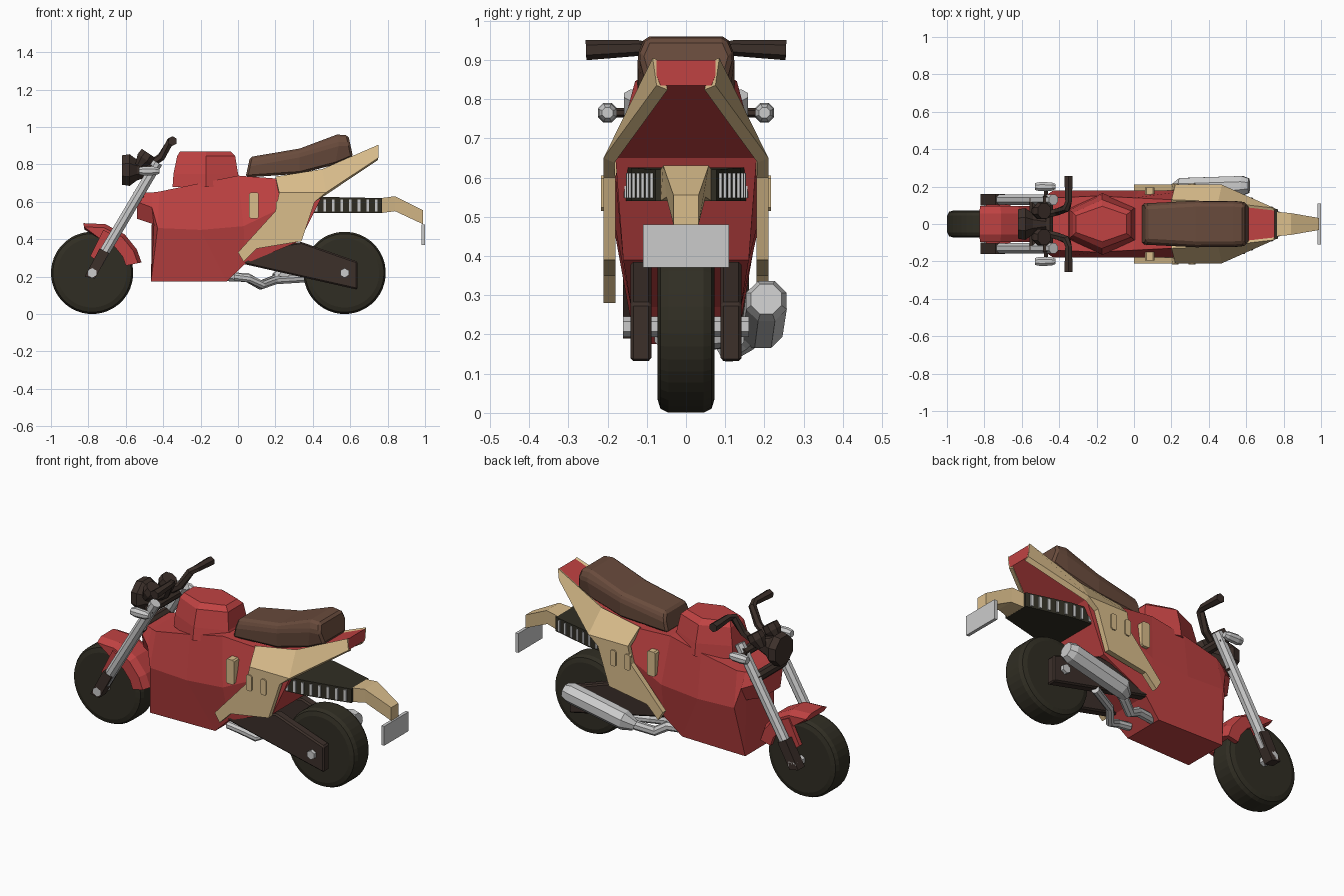
import bpy, bmesh
from math import sin, cos, radians
from mathutils import Vector

if "Cube" in bpy.data.objects:
    bpy.data.objects.remove(bpy.data.objects["Cube"])

def mat(name, c):
    m = bpy.data.materials.new(name)
    m.diffuse_color = (*c, 1)
    m.use_nodes = True
    m.node_tree.nodes["Principled BSDF"].inputs["Base Color"].default_value = m.diffuse_color
    return m

RED = mat("red", (.53, .055, .055))
CREAM = mat("cream", (.70, .51, .26))
BROWN = mat("brown", (.14, .07, .045))
DARK = mat("dark_brown", (.045, .029, .023))
BLACK = mat("rubber", (.03, .027, .017))

def mesh(name, verts, faces, m=None):
    me = bpy.data.meshes.new(name)
    me.from_pydata([tuple(v) for v in verts], [], faces)
    bm = bmesh.new()
    bm.from_mesh(me)
    bmesh.ops.recalc_face_normals(bm, faces=bm.faces)
    bm.to_mesh(me)
    bm.free()
    o = bpy.data.objects.new(name, me)
    bpy.context.collection.objects.link(o)
    if m:
        me.materials.append(m)
    return o

def skin(name, rings, m=None):
    """Closed skin through rings of equal point count."""
    n = len(rings[0])
    faces = [(i*n+j, i*n+(j+1) % n, (i+1)*n+(j+1) % n, (i+1)*n+j)
             for i in range(len(rings)-1) for j in range(n)]
    faces += [tuple(range(n)), tuple(range((len(rings)-1)*n, len(rings)*n))]
    return mesh(name, [p for r in rings for p in r], faces, m)

def sym(name, halves, m=None):
    """Skin through half sections (x, y, z) mirrored across y."""
    return skin(name, [h + [(x, -y, z) for x, y, z in reversed(h)] for h in halves], m)

def prism(name, prof, y0, y1, m=None):
    return skin(name, [[(x, y, z) for x, z in prof] for y in (y0, y1)], m)

def tube(name, path, radii, m=None, n=8):
    pts = [Vector(p) for p in path]
    if not isinstance(radii, (list, tuple)):
        radii = [radii]*len(pts)
    rings = []
    for i, p in enumerate(pts):
        d = (pts[min(i+1, len(pts)-1)] - pts[max(i-1, 0)]).normalized()
        up = Vector((0, 0, 1)) if abs(d.z) < .9 else Vector((1, 0, 0))
        a = d.cross(up).normalized()
        b = d.cross(a)
        rings.append([p + radii[i]*(cos(t)*a + sin(t)*b)
                      for t in (radians(360*(k+.5)/n) for k in range(n))])
    return skin(name, rings, m)

def bevel(o, w, seg=1):
    b = o.modifiers.new("bevel", 'BEVEL')
    b.width, b.segments, b.limit_method = w, seg, 'ANGLE'
    return o

# wheels
for name, x in (("front_wheel", -.78), ("rear_wheel", .57)):
    tube(name, [(x, y, .22) for y in (-.073, -.065, -.045, .045, .065, .073)],
         [.185, .21, .22, .22, .21, .185], BLACK, 40)
    tube(name + "_axle", [(x, -.16, .22), (x, .16, .22)], .026, None, 6)

# main body and tail
sym("body", [
    [(-.54, .08, .65), (-.54, .10, .60), (-.54, .08, .51)],
    [(-.46, .12, .65), (-.46, .16, .57), (-.45, .10, .48)],
    [(-.42, .14, .655), (-.43, .18, .46), (-.465, .13, .175)],
    [(-.2, .15, .70), (-.2, .18, .45), (-.06, .12, .175)],
    [(0, .14, .74), (.03, .18, .47), (.04, .14, .27)],
    [(.2, .13, .725), (.3, .18, .6), (.33, .16, .39)],
    [(.45, .12, .765), (.46, .165, .68), (.46, .18, .65)],
    [(.75, .075, .90), (.75, .075, .86), (.75, .065, .835)]], RED)

# tank
tank = [(.68, -.35, .08, .165, .03, .09), (.75, -.345, .075, .155, .0, .085),
        (.845, -.325, .06, .13, -.015, .07), (.87, -.31, .045, .095, -.04, .05)]
sym("tank", [[(a, wa, z), (-.17, wm, z), (b, wb, z)] for z, a, wa, wm, b, wb in tank], RED)

# seat
bevel(sym("seat", [
    [(.065, .09, .84), (.055, .11, .80), (.04, .11, .73)],
    [(.33, .105, .885), (.33, .125, .85), (.33, .12, .75)],
    [(.53, .105, .96), (.54, .125, .91), (.52, .11, .80)],
    [(.59, .10, .955), (.60, .12, .91), (.615, .10, .84)]], BROWN), .012)

# side panels with vents
panel = [(0, .21, .33), (.03, .21, .28), (.10, .21, .35), (.34, .21, .39), (.41, .21, .6),
         (.47, .21, .65), (.22, .21, .65), (.2, .21, .55), (.2, .13, .735), (.45, .12, .775),
         (.75, .085, .905), (.75, .075, .835)]
p = mesh("side_panels", panel, [(0, 1, 2, 3, 4, 5, 6, 7), (6, 5, 9, 8), (5, 11, 10, 9)], CREAM)
s = p.modifiers.new("thickness", 'SOLIDIFY')
s.thickness, s.offset = .03, (-1 if p.data.polygons[0].normal.y > 0 else 1)
vents = [(.085, .58, .025, .07, .15), (.22, .56, .018, .045, .2), (.31, .56, .018, .045, .2)]
parts = [p]
for x, z, w, h, y in vents:
    c = .008
    prof = [(x-w, z-h+c), (x-w+c, z-h), (x+w-c, z-h), (x+w, z-h+c),
            (x+w, z+h-c), (x+w-c, z+h), (x-w+c, z+h), (x-w, z+h-c)]
    parts.append(prism("vent", prof, y, .195 if y < .18 else .217, CREAM))

# swingarm and lower forks
parts.append(bevel(prism("swingarm", [(.02, .27), (.1, .35), (.34, .385), (.64, .28), (.64, .13)],
                         .088, .142, DARK), .008))
parts.append(prism("fork_foot", [(-.82, .20), (-.74, .35), (-.69, .325), (-.765, .19)], .10, .16, DARK))
parts.append(tube("fork_tube", [(-.75, .13, .27), (-.43, .13, .81)], .03))
parts.append(prism("fender_stay", [(-.79, .31), (-.72, .45), (-.66, .42), (-.75, .28)], .08, .105, RED))

# handlebars, gauges, indicators
parts.append(tube("handlebar", [(-.47, .05, .80), (-.41, .065, .84), (-.36, .085, .925),
                                (-.35, .12, .93), (-.35, .255, .925)],
                  [.02, .022, .022, .02, .026], DARK, 6))
parts.append(tube("gauge", [(-.53, .07, .79), (-.50, .07, .83), (-.48, .07, .86)],
                  [.025, .048, .045], DARK))
parts.append(tube("indicator_stalk", [(-.47, .1, .765), (-.47, .2, .765)], .012, DARK, 6))
parts.append(tube("indicator", [(-.53, .2, .765), (-.50, .2, .765), (-.44, .2, .765), (-.42, .2, .765)],
                  [.02, .027, .024, .015]))
for o in parts:
    m = o.modifiers.new("mirror", 'MIRROR')
    m.use_axis = (False, True, False)

# fork yokes and headlight
tube("upper_yoke", [(-.46, -.15, .77), (-.46, .15, .77)], .028, DARK)
tube("lower_yoke", [(-.53, -.14, .64), (-.53, .14, .64)], .03, DARK)
tube("headlight", [(-.62, 0, .77), (-.58, 0, .77), (-.54, 0, .77), (-.47, 0, .77)],
     [.085, .092, .06, .035], DARK)

# front fender
arc = []
for a in (100, 75, 50, 28, 12):
    def at(r, y):
        return (-.78 + r*cos(radians(a)), y, .22 + r*sin(radians(a)))
    arc.append([at(.27, .055), at(.25, .095), at(.185, .095), at(.185, .07), at(.235, .07)])
arc[0][2:4] = [arc[0][1], arc[0][4]]
sym("front_fender", arc, RED)

# ribbed rear subframe
sym("rear_subframe", [[(.3, .165, .625), (.3, .165, .54)], [(.52, .14, .625), (.52, .14, .54)],
                      [(.77, .078, .62), (.77, .078, .54)]], BLACK)
for i in range(8):
    x = .41 + i*.046
    w = (.165 - (x-.3)*.114 if x < .52 else .14 - (x-.52)*.248) + .006
    sym("subframe_rib", [[(x, w, .612), (x, w, .548)], [(x+.014, w-.002, .612), (x+.014, w-.002, .548)]])

# plate holder and plate
sym("plate_holder", [[(.765, .065, .62), (.765, .065, .54)], [(.84, .058, .63), (.84, .05, .55)],
                     [(.99, .032, .555), (.99, .032, .48)]], CREAM)
prism("plate", [(.982, .37), (1, .37), (1, .48), (.982, .48)], -.11, .11)

# exhaust
tube("exhaust_pipe", [(-.06, .07, .20), (.05, .09, .195), (.12, .11, .155), (.2, .16, .185), (.28, .19, .215)], .026)
tube("second_pipe", [(-.02, -.06, .20), (.06, -.06, .19), (.13, -.03, .155), (.2, .05, .18), (.36, .13, .19)], .022)
tube("muffler", [(.2, .175, .19), (.25, .195, .215), (.58, .205, .285), (.615, .205, .29)],
     [.03, .055, .056, .042])
